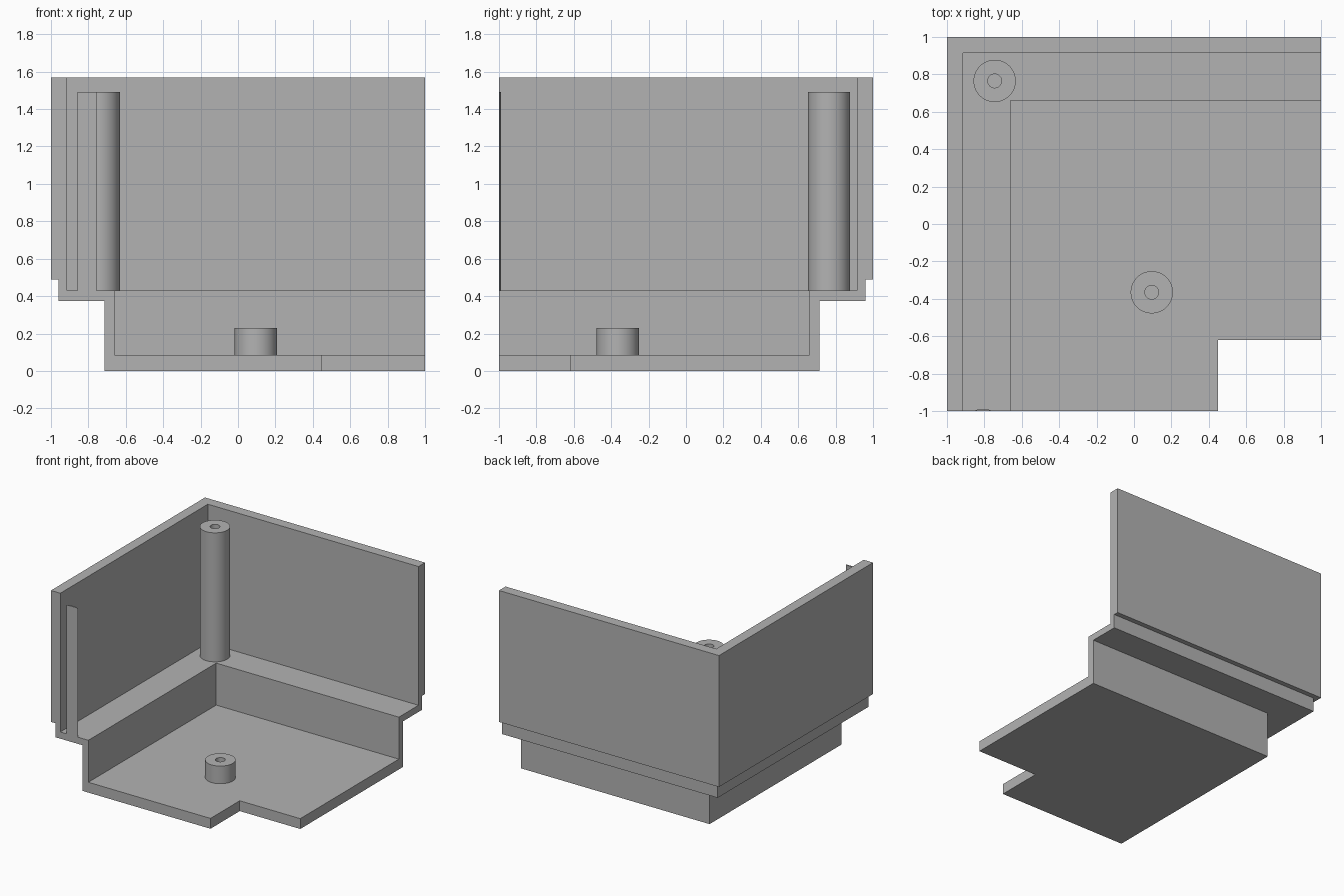
import bpy
import bmesh
import math

cube = bpy.data.objects.get("Cube")
if cube:
    bpy.data.objects.remove(cube, do_unlink=True)

grey = bpy.data.materials.new("light grey")
grey.use_nodes = True
grey.diffuse_color = (0.45, 0.45, 0.45, 1)
grey.node_tree.nodes["Principled BSDF"].inputs["Base Color"].default_value = (0.45, 0.45, 0.45, 1)


def finish(bm, name, smooth=False):
    bmesh.ops.recalc_face_normals(bm, faces=bm.faces)
    mesh = bpy.data.meshes.new(name)
    bm.to_mesh(mesh)
    bm.free()
    obj = bpy.data.objects.new(name, mesh)
    bpy.context.collection.objects.link(obj)
    mesh.materials.append(grey)
    if smooth:
        bpy.ops.object.select_all(action="DESELECT")
        obj.select_set(True)
        bpy.context.view_layer.objects.active = obj
        bpy.ops.object.shade_smooth_by_angle(angle=math.radians(35))
    return obj


# Stepped wall section: inset from the outer face, height
SECTION = [(0.34, 0.085), (0.34, 0.43), (0.085, 0.43), (0.085, 1.57), (0, 1.57),
           (0, 0.49), (0.04, 0.49), (0.04, 0.375), (0.285, 0.375), (0.285, 0)]
# Open edge of the floor, with its notched corner
FLOOR_EDGE = [(1, -0.62), (0.45, -0.62), (0.45, -1)]


def corner_shell():
    bm = bmesh.new()
    # Mitred sweep of the section around the corner
    front, corner, back = [
        [bm.verts.new(place(d) + (z,)) for d, z in SECTION]
        for place in (lambda d: (d - 1, -1), lambda d: (d - 1, 1 - d), lambda d: (1, 1 - d))]
    for a, b in ((front, corner), (corner, back)):
        for i in range(len(SECTION) - 1):
            bm.faces.new((a[i], a[i + 1], b[i + 1], b[i]))
    # Floor slab
    top = [bm.verts.new((x, y, 0.085)) for x, y in FLOOR_EDGE]
    low = [bm.verts.new((x, y, 0)) for x, y in FLOOR_EDGE]
    bm.faces.new([front[0], corner[0], back[0]] + top)
    bm.faces.new([front[-1], corner[-1], back[-1]] + low)
    for i in range(2):
        bm.faces.new((top[i], top[i + 1], low[i + 1], low[i]))
    # Cut ends
    bm.faces.new(front + [low[2], top[2]])
    bm.faces.new(back + [low[0], top[0]])
    return finish(bm, "corner_shell")


def post(name, x, y, z0, z1, radius=0.113, bore=0.037, sides=48):
    # Closed ring profile spun into a post with a blind bore
    rows = [(radius, z0), (radius, z1), (bore, z1), (bore, z0 + 0.005)]
    bm = bmesh.new()
    rings = [[bm.verts.new((x + r * math.cos(math.tau * i / sides),
                            y + r * math.sin(math.tau * i / sides), z))
              for i in range(sides)] for r, z in rows]
    for a, b in zip(rings, rings[1:]):
        for i in range(sides):
            j = (i + 1) % sides
            bm.faces.new((a[i], a[j], b[j], b[i]))
    bm.faces.new(rings[0])
    bm.faces.new(rings[-1])
    return finish(bm, name, smooth=True)


def post_sliver():
    # Thin slice of a post left where the front cut passes it
    cx, cy, radius = -0.807, -1.101, 0.113
    half = math.acos((-1 - cy) / radius)
    bm = bmesh.new()
    arc = []
    for i in range(9):
        a = half * (i / 4 - 1)
        arc.append(bm.verts.new((cx + radius * math.sin(a), cy + radius * math.cos(a), 0.43)))
    face = bm.faces.new(arc)
    new = bmesh.ops.extrude_face_region(bm, geom=[face])["geom"]
    bmesh.ops.translate(bm, vec=(0, 0, 1.06),
                        verts=[v for v in new if isinstance(v, bmesh.types.BMVert)])
    return finish(bm, "front_post_sliver", smooth=True)


corner_shell()
post("tall_corner_post", -0.745, 0.765, 0.43, 1.49)
post("short_floor_post", 0.095, -0.365, 0.085, 0.23)
post_sliver()
